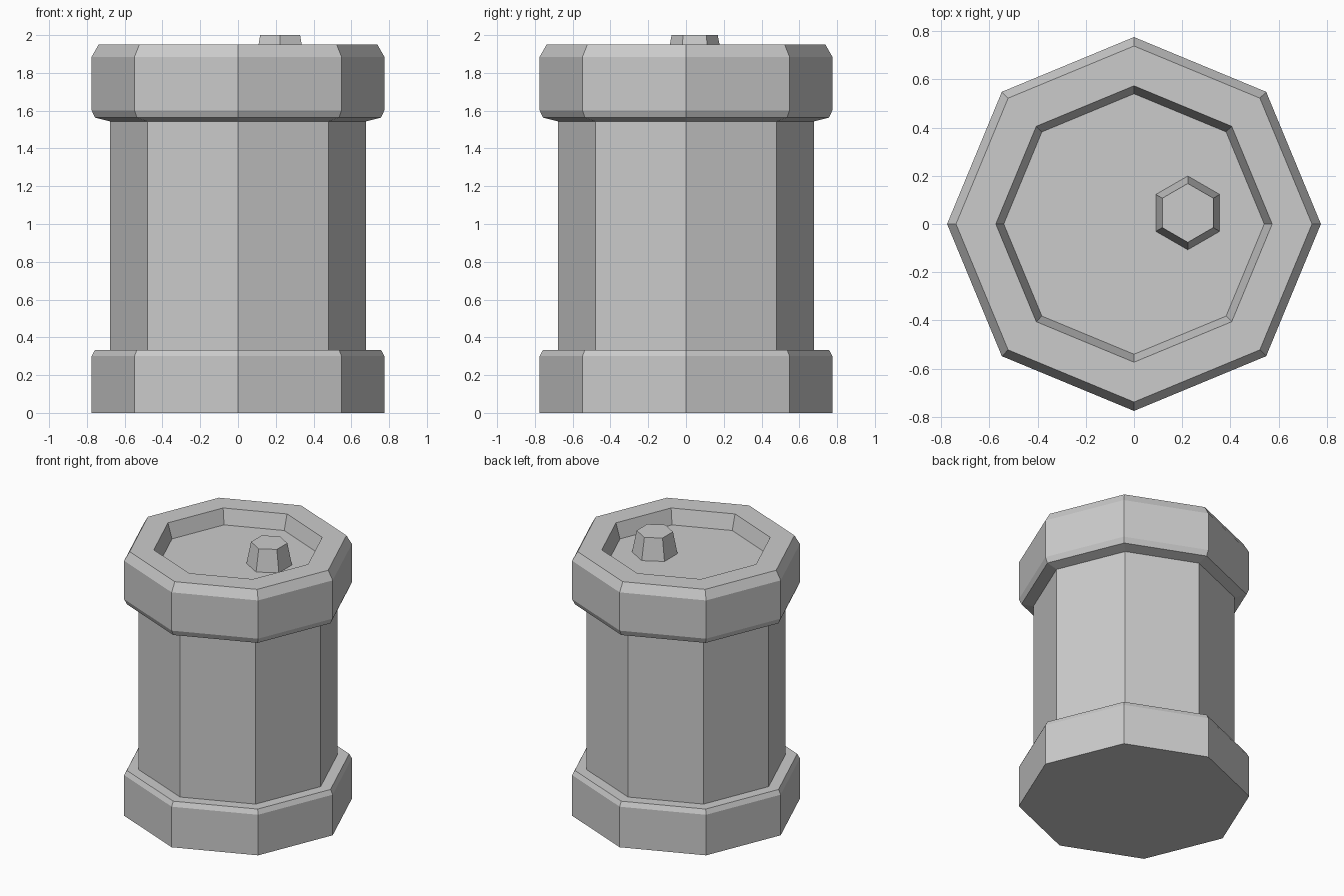
import bpy, bmesh
from math import cos, sin, tau

if "Cube" in bpy.data.objects:
    bpy.data.objects.remove(bpy.data.objects["Cube"])


def lathe(name, profile, sides, centre=(0, 0), turn=0.0):
    """Closed faceted solid from (radius, z) rings, capped at both ends."""
    bm = bmesh.new()
    rings = []
    for r, z in profile:
        rings.append([bm.verts.new((centre[0] + r * cos(turn + tau * i / sides),
                                    centre[1] + r * sin(turn + tau * i / sides), z))
                      for i in range(sides)])
    for a, b in zip(rings, rings[1:]):
        for i in range(sides):
            j = (i + 1) % sides
            bm.faces.new((a[i], a[j], b[j], b[i]))
    bm.faces.new(rings[0][::-1])
    bm.faces.new(rings[-1])
    bmesh.ops.recalc_face_normals(bm, faces=bm.faces)
    mesh = bpy.data.meshes.new(name)
    bm.to_mesh(mesh)
    bm.free()
    obj = bpy.data.objects.new(name, mesh)
    bpy.context.collection.objects.link(obj)
    return obj


# Octagonal barrel: chamfered foot, straight body, chamfered cap, recessed lid
lathe("barrel", [
    (0.775, 0.0), (0.775, 0.30), (0.757, 0.334),
    (0.677, 0.334), (0.677, 1.543),
    (0.757, 1.563), (0.775, 1.602), (0.775, 1.885), (0.738, 1.95),
    (0.573, 1.95), (0.54, 1.84)], 8)

# Off-centre hexagonal plug, tapering upward from the lid
lathe("plug", [(0.153, 1.84), (0.122, 2.0)], 6, centre=(0.223, 0.046), turn=tau / 4)
